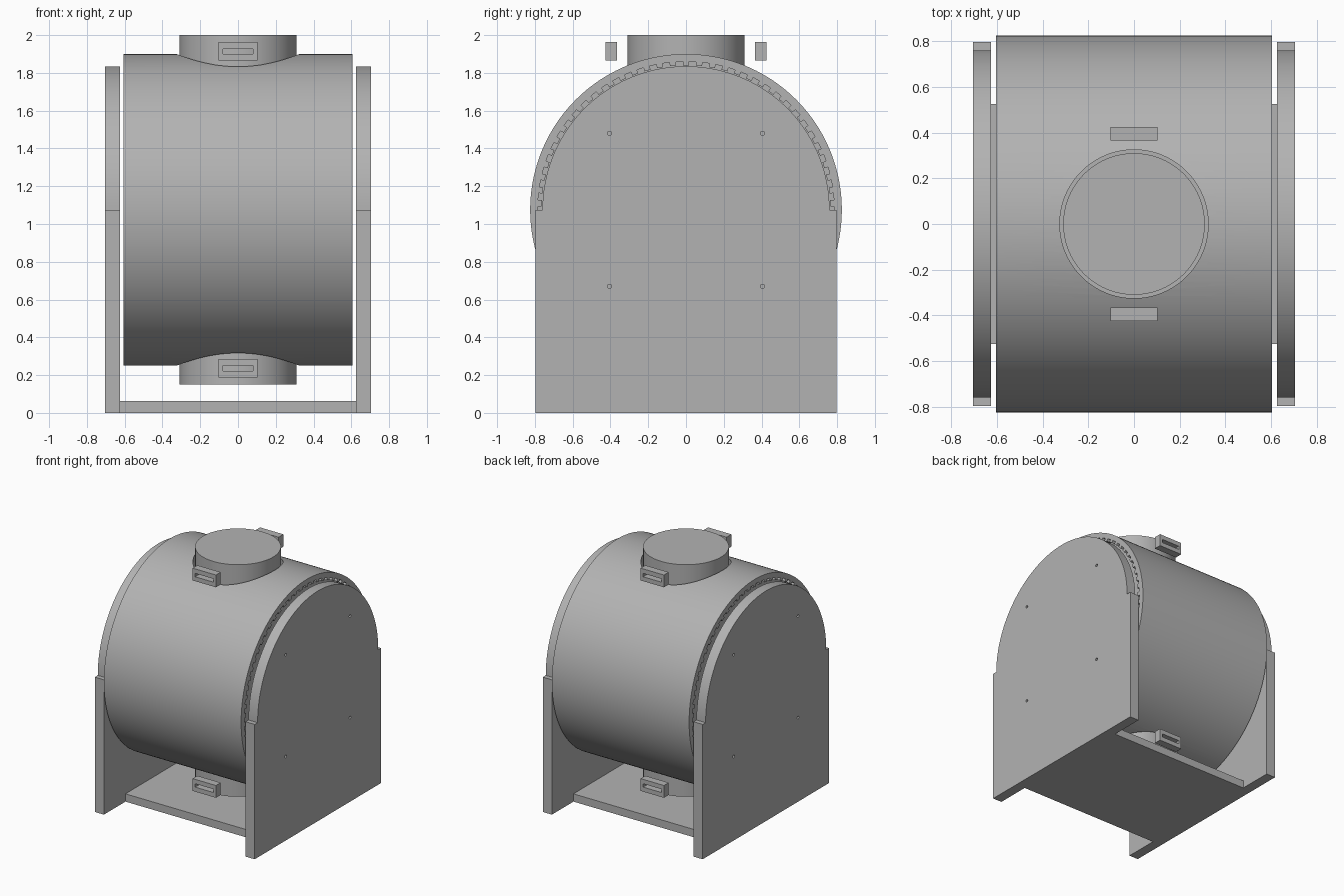
import bpy, bmesh, math

CENTRE = 1.075      # height of the drum axis
DRUM_R = 0.825
PANEL_R = 0.76
TEETH = 70

cube = bpy.data.objects.get("Cube")
if cube:
    bpy.data.objects.remove(cube, do_unlink=True)

grey = bpy.data.materials.new("plain grey")
grey.use_nodes = True
GREY = (0.45, 0.45, 0.45, 1)
grey.diffuse_color = GREY
grey.node_tree.nodes["Principled BSDF"].inputs["Base Color"].default_value = GREY


def prism_x(name, outline, x0, x1):
    """Extrude a (y, z) outline along x."""
    bm = bmesh.new()
    face = bm.faces.new([bm.verts.new((x0, y, z)) for y, z in outline])
    ext = bmesh.ops.extrude_face_region(bm, geom=[face])
    verts = [v for v in ext["geom"] if isinstance(v, bmesh.types.BMVert)]
    bmesh.ops.translate(bm, verts=verts, vec=(x1 - x0, 0, 0))
    bmesh.ops.recalc_face_normals(bm, faces=bm.faces)
    mesh = bpy.data.meshes.new(name)
    bm.to_mesh(mesh)
    bm.free()
    obj = bpy.data.objects.new(name, mesh)
    bpy.context.collection.objects.link(obj)
    mesh.materials.append(grey)
    return obj


def box(name, x, y, z):
    """Box from (min, max) pairs."""
    outline = [(y[0], z[0]), (y[1], z[0]), (y[1], z[1]), (y[0], z[1])]
    return prism_x(name, outline, *x)


def arc(radius, start, end, steps):
    angles = [start + (end - start) * i / steps for i in range(steps + 1)]
    return [(radius * math.cos(a), CENTRE + radius * math.sin(a)) for a in angles]


def upright_cylinder(name, radius, z0, z1):
    bpy.ops.mesh.primitive_cylinder_add(vertices=96, radius=radius, depth=z1 - z0,
                                        location=(0, 0, (z0 + z1) / 2))
    obj = bpy.context.object
    obj.name = name
    obj.data.materials.append(grey)
    return obj


def activate(obj):
    bpy.ops.object.select_all(action="DESELECT")
    obj.select_set(True)
    bpy.context.view_layer.objects.active = obj


def cut(obj, cutter):
    """Subtract the cutter, then discard it."""
    mod = obj.modifiers.new("cut", "BOOLEAN")
    mod.operation = "DIFFERENCE"
    mod.solver = "EXACT"
    mod.object = cutter
    activate(obj)
    bpy.ops.object.modifier_apply(modifier=mod.name)
    bpy.data.objects.remove(cutter, do_unlink=True)


def smooth(obj):
    activate(obj)
    bpy.ops.object.shade_smooth_by_angle(angle=math.radians(30))


def gear_outline(root, tip):
    """Ring of inward teeth, one centred at the top."""
    pts = []
    pitch = 2 * math.pi / TEETH
    for i in range(TEETH):
        a = math.pi / 2 + i * pitch
        for r, f in ((root, -0.24), (tip, -0.24), (tip, 0.24), (root, 0.24)):
            pts.append((r * math.cos(a + f * pitch), CENTRE + r * math.sin(a + f * pitch)))
    return pts


# Drum with toothed recesses in both ends and openings for the ports
drum = prism_x("drum", arc(DRUM_R, 0, 2 * math.pi, 160)[:-1], -0.605, 0.605)
for side in (-1, 1):
    cut(drum, prism_x("tooth_cutter", gear_outline(0.785, 0.765), side * 0.56, side * 0.65))
cut(drum, upright_cylinder("port_cutter", 0.325, 0, 2.2))
smooth(drum)

# Port running through the drum, top and bottom
smooth(upright_cylinder("port", 0.31, 0.15, 2.0))

# Slotted latch blocks beside each port end
for level, up in (("top", 1), ("bottom", -1)):
    for place, side in (("front", -1), ("back", 1)):
        def zs(a, b):
            return sorted((CENTRE + up * a, CENTRE + up * b))
        latch = box(f"{level}_{place}_latch", (-0.103, 0.103),
                    sorted((side * 0.365, side * 0.425)), zs(0.79, 0.888))
        cut(latch, box("slot_cutter", (-0.08, 0.08),
                       sorted((side * 0.3, side * 0.5)), zs(0.825, 0.852)))

# Side panels: square below, stepped in to a round top, with four bolt holes
panel_outline = [(-0.797, 0), (0.797, 0), (0.797, CENTRE)]
panel_outline += arc(PANEL_R, 0, math.pi, 80) + [(-0.797, CENTRE)]
for name, side in (("left_panel", 1), ("right_panel", -1)):
    panel = prism_x(name, panel_outline, side * 0.625, side * 0.705)
    for y in (-0.405, 0.405):
        for dz in (-0.405, 0.405):
            hole = [(y + p, z + dz) for p, z in arc(0.011, 0, 2 * math.pi, 16)[:-1]]
            cut(panel, prism_x("hole_cutter", hole, side * 0.6, side * 0.75))
    smooth(panel)

# Base plate joining the panels
box("base_plate", (-0.625, 0.625), (-0.525, 0.525), (0, 0.062))
